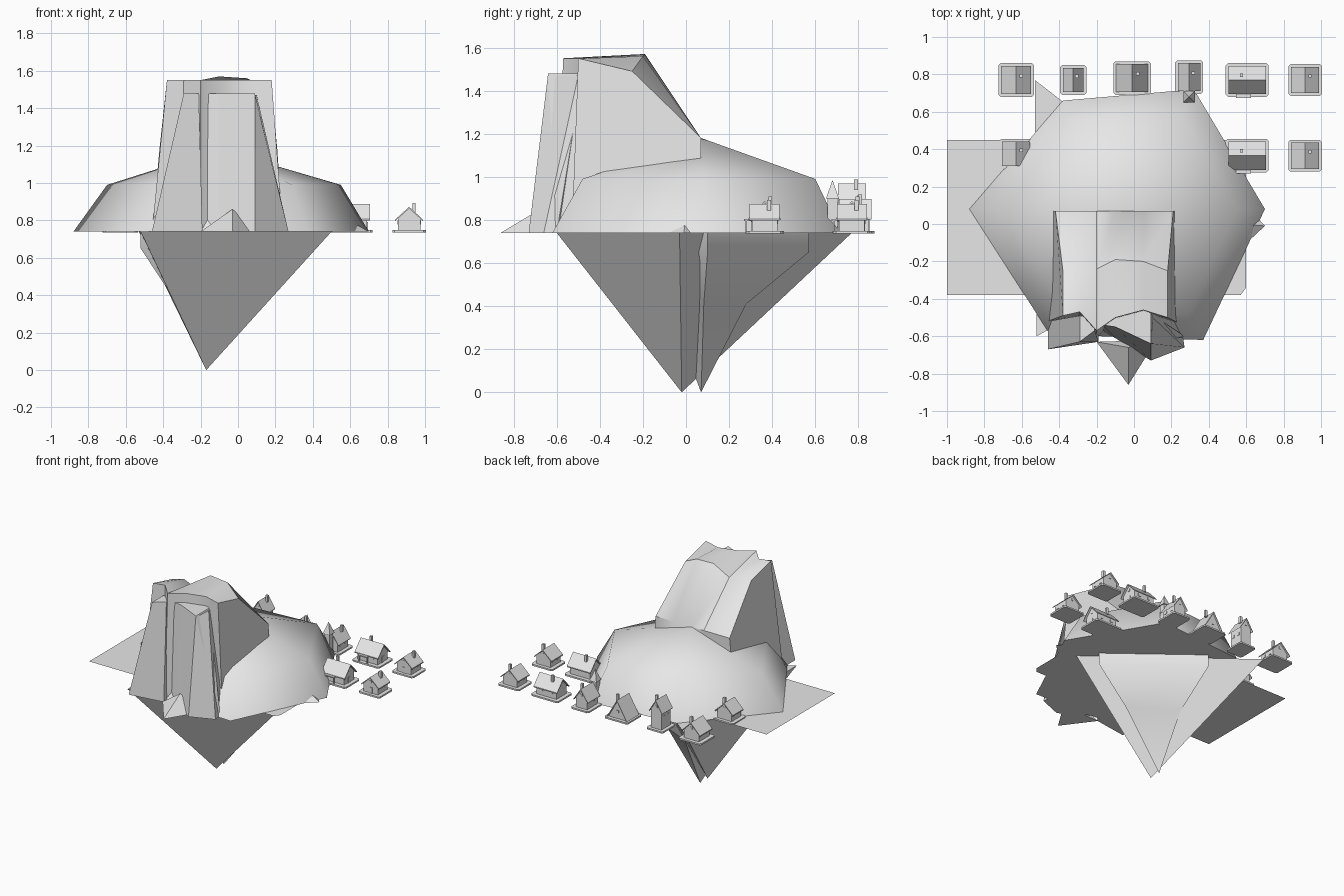
import bpy
import bmesh
import math
from mathutils import Vector, Matrix

default = bpy.data.objects.get("Cube")
if default:
    bpy.data.objects.remove(default, do_unlink=True)

GROUND = 0.74

stone = bpy.data.materials.new("pale grey")
stone.use_nodes = True
grey = (0.8, 0.8, 0.8, 1)
stone.diffuse_color = grey
stone.node_tree.nodes["Principled BSDF"].inputs["Base Color"].default_value = grey


def finish(name, bm, smooth_angle=None):
    """Turn a bmesh into a named, coloured object."""
    bmesh.ops.recalc_face_normals(bm, faces=bm.faces)
    mesh = bpy.data.meshes.new(name)
    bm.to_mesh(mesh)
    bm.free()
    mesh.materials.append(stone)
    obj = bpy.data.objects.new(name, mesh)
    bpy.context.collection.objects.link(obj)
    if smooth_angle:
        bpy.ops.object.select_all(action='DESELECT')
        obj.select_set(True)
        bpy.context.view_layer.objects.active = obj
        bpy.ops.object.shade_smooth_by_angle(angle=math.radians(smooth_angle))
    return obj


def loft(name, rings, smooth_angle=None, place=None):
    """Skin a list of rings; a ring of one point closes to a tip."""
    bm = bmesh.new()
    loops = [[bm.verts.new(place @ Vector(p) if place else p) for p in ring] for ring in rings]
    for low, high in zip(loops, loops[1:]):
        count = max(len(low), len(high))
        for i in range(count):
            j = (i + 1) % count
            if len(high) == 1:
                bm.faces.new((low[i], low[j], high[0]))
            elif len(low) == 1:
                bm.faces.new((low[0], high[j], high[i]))
            else:
                bm.faces.new((low[i], low[j], high[j], high[i]))
    for end in (loops[0], loops[-1]):
        if len(end) > 2:
            bm.faces.new(end)
    return finish(name, bm, smooth_angle)


def at(points, z):
    return [(x, y, z) for x, y in points]


def box(name, centre, size, place):
    bm = bmesh.new()
    bmesh.ops.create_cube(bm, size=1)
    bmesh.ops.scale(bm, vec=size, verts=bm.verts)
    bmesh.ops.translate(bm, vec=centre, verts=bm.verts)
    bmesh.ops.transform(bm, matrix=place, verts=bm.verts)
    return finish(name, bm)


# Flat sheet running under the island
sheet = bmesh.new()
outline = [(-1, -.38), (.57, -.38), (.6, -.34), (.6, .45), (-1, .45)]
sheet.faces.new([sheet.verts.new(p) for p in at(outline, GROUND)])
finish("ground_sheet", sheet)

# Domed island
shore = [(-.88, .08), (-.38, .66), (.32, .72), (.7, .08), (.37, -.62), (-.45, -.59)]
brow = [(-.7, .08), (-.32, .56), (.25, .6), (.55, .08), (.29, -.48), (-.36, -.48)]
loft("island_dome", [at(shore, GROUND), at(brow, .99), [(-.1, .07, 1.18)]], 85)

# Hanging keels below the island
keel = [(.5, -.03), (-.53, .77), (-.52, -.6)]
loft("large_keel", [[(-.17, -.02, 0)], at(keel, GROUND)], 60)
spur = [(.4, .1), (-.2, .57), (-.52, -.3)]
waist = [(-.17 + (x + .17) * .55, .07 + (y - .07) * .42) for x, y in spur]
loft("small_keel", [[(-.17, .07, 0)], at(waist, .41), at(spur, .65), at(spur, GROUND)], 60)

# Low rocks poking out at the shore
loft("front_rock", [at([(-.2, -.63), (-.03, -.86), (.12, -.62)], GROUND), [(-.03, -.66, .86)]])
loft("side_rock", [at([(.7, -.01), (.6, .1), (.55, -.15)], GROUND), [(.56, 0, .82)]])

# Main crag: side profiles strung from left to right
# columns: top x, foot x, front y, crest y, crest z
columns = [
    (-.38, -.46, -.49, -.25, 1.49),
    (-.29, -.3, -.47, -.24, 1.51),
    (-.2, -.2, -.57, -.24, 1.47),
    (-.1, -.1, -.5, -.19, 1.57),
    (.05, .06, -.46, -.2, 1.56),
    (.18, .24, -.5, -.25, 1.49),
]
profiles = []
for top, foot, front, crest, height in columns:
    middle = (top + foot) / 2
    profiles.append([
        (foot, front - .03, GROUND), (top, front, 1.55), (top, crest, height),
        (middle, .07, 1.18), (foot, .07, GROUND)])
loft("main_crag", profiles, 35)

# Two flared pillars in front, parted by a crack
left_top = [(-.29, -.49), (-.21, -.5), (-.21, -.57), (-.29, -.63)]
left_foot = [(-.46, -.52), (-.19, -.5), (-.19, -.63), (-.46, -.67)]
loft("left_pillar", [at(left_foot, GROUND), at(left_top, 1.48)])
right_top = [(-.17, -.54), (-.01, -.38), (.09, -.48), (.09, -.64), (-.1, -.55)]
right_foot = [(-.19, -.56), (-.01, -.4), (.27, -.6), (.09, -.73), (-.1, -.61)]
loft("right_pillar", [at(right_foot, GROUND), at(right_top, 1.48)])
loft("right_buttress", [
    at([(.0, -.45), (.24, -.45), (.27, -.66), (.09, -.73)], GROUND),
    at([(.0, -.45), (.09, -.47), (.1, -.5), (.09, -.64)], 1.47)])


def house(label, x, y, width, length, wall, rise, turned=False):
    """Gabled house: ridge runs front to back, or sideways when turned."""
    angle = math.pi / 2 if turned else 0
    place = Matrix.Translation((x, y, GROUND)) @ Matrix.Rotation(angle, 4, 'Z')
    half, deep = width / 2, length / 2
    inner, gable = half * .8, deep * .85
    floor = .008
    eave, ridge = floor + wall, floor + wall + rise

    # Plot with clipped corners
    wide, far, clip = half + .015, deep + .015, .012
    corners = []
    for sx, sy in ((1, 1), (-1, 1), (-1, -1), (1, -1)):
        pair = [(sx * wide, sy * (far - clip)), (sx * (wide - clip), sy * far)]
        corners += pair if sx == sy else pair[::-1]
    loft(label + "_plot", [at(corners, -.004), at(corners, floor)], place=place)

    # Walls with gable ends
    section = [(-inner, floor), (inner, floor), (inner, eave), (0, ridge - .008), (-inner, eave)]
    loft(label + "_walls", [[(u, s * gable, z) for u, z in section] for s in (-1, 1)], place=place)

    # Roof folded over the ridge
    drop = rise * (half / inner - 1)
    low = max(eave - drop, floor)
    fold = [(-half, low), (0, ridge), (half, low), (half, low - .008), (0, ridge - .01), (-half, low - .008)]
    loft(label + "_roof", [[(u, s * deep, z) for u, z in fold] for s in (-1, 1)], place=place)

    # Chimney, door and windows
    box(label + "_chimney", (half * .35, deep * .3, ridge - .005), (.018, .018, .05), place)
    box(label + "_door", (0, -gable, floor + .022), (.026, .008, .044), place)
    for side in (-1, 1):
        if wall > .03:
            for end in (-1, 1):
                spot = (side * inner, end * gable * .5, floor + wall * .6)
                box(label + "_window", spot, (.006, .022, .022), place)
        box(label + "_gable_window", (0, side * gable, eave + rise * .3), (.018, .006, .018), place)


# Village laid out in rows
house("corner_house", -.63, .77, .16, .15, .07, .065)
house("west_house", -.63, .375, .15, .13, .07, .06)
house("tall_house", -.325, .77, .11, .13, .15, .07)
house("steep_house", -.01, .78, .17, .15, .015, .13)
house("chapel", .295, .785, .12, .15, .08, .07)
for row, depth in (("back", .77), ("front", .365)):
    house(row + "_long_house", .605, depth, .15, .2, .075, .065, True)
    house(row + "_east_house", .915, depth, .15, .14, .07, .055)
    here = Matrix.Translation((.605, depth, GROUND))
    box(row + "_porch_roof", (-.02, -.075, .06), (.08, .04, .008), here)
    for side in (-1, 1):
        box(row + "_porch_post", (-.02 + side * .034, -.085, .03), (.007, .007, .06), here)

# Chapel turret with a pointed roof
tower = Matrix.Translation((.295, .68, GROUND))
box("turret", (0, 0, .08), (.045, .045, .16), tower)
square = [(-.03, -.03), (.03, -.03), (.03, .03), (-.03, .03)]
loft("turret_roof", [at(square, .16), [(0, 0, .245)]], place=tower)
